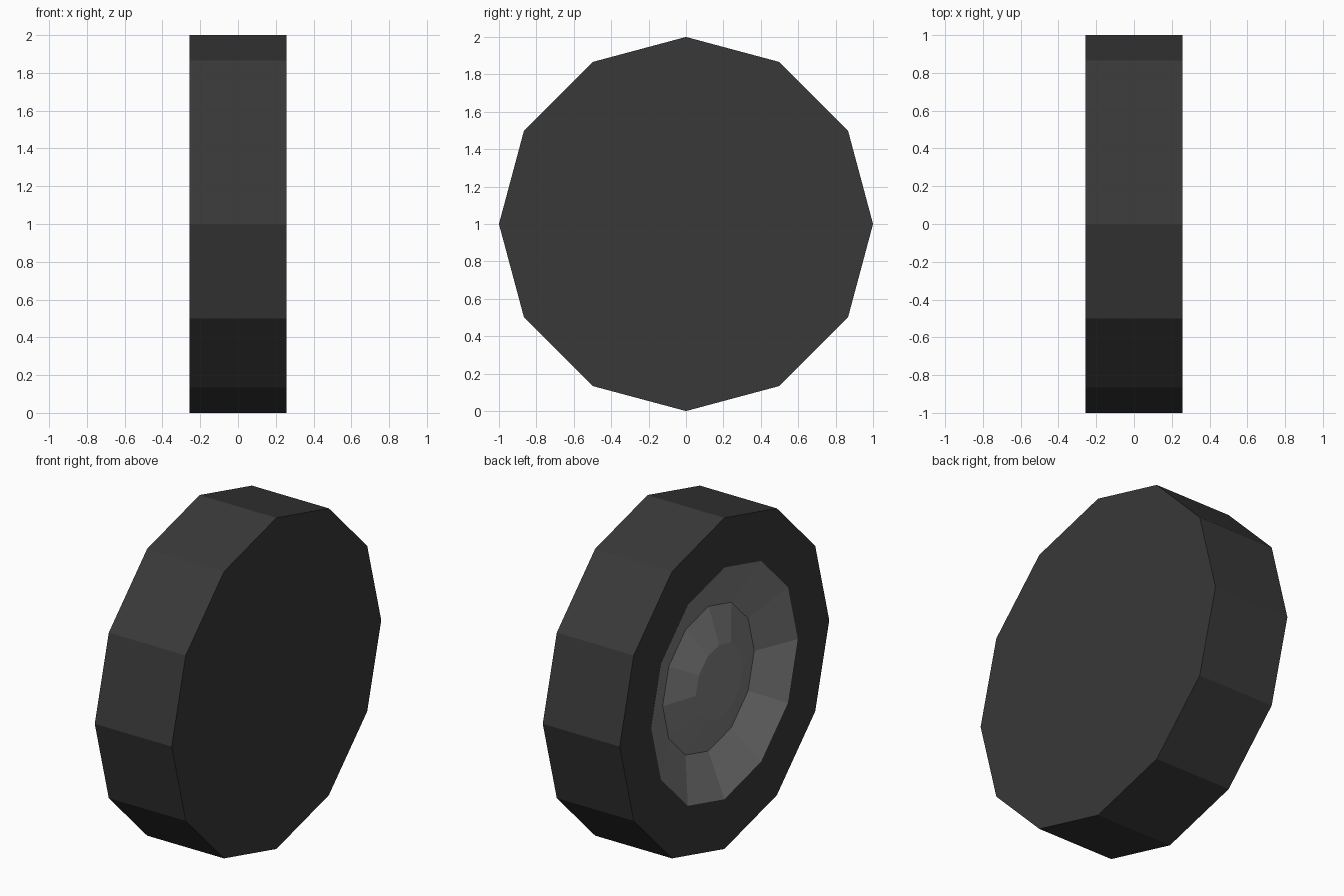
import bpy, bmesh, math

if "Cube" in bpy.data.objects:
    bpy.data.objects.remove(bpy.data.objects["Cube"])

SIDES = 12
HALF_W = 0.257


def material(name, value):
    m = bpy.data.materials.new(name)
    m.diffuse_color = (value, value, value, 1)
    m.use_nodes = True
    m.node_tree.nodes["Principled BSDF"].inputs["Base Color"].default_value = m.diffuse_color
    return m


def lathe_x(name, profile, mat, cap_start=False, cap_end=False):
    """Revolve (x, radius) points about the wheel axle with flat facets."""
    bm = bmesh.new()
    rings = []
    for x, r in profile:
        angles = [2 * math.pi * i / SIDES for i in range(SIDES)]
        rings.append([bm.verts.new((x, r * math.cos(a), 1 + r * math.sin(a)))
                      for a in angles])
    for a, b in zip(rings, rings[1:]):
        for i in range(SIDES):
            j = (i + 1) % SIDES
            bm.faces.new((a[i], b[i], b[j], a[j]))
    # The profile runs from the +x back towards the -x front
    if cap_start:
        bm.faces.new(rings[0])
    if cap_end:
        bm.faces.new(rings[-1][::-1])
    bm.normal_update()
    mesh = bpy.data.meshes.new(name)
    bm.to_mesh(mesh)
    bm.free()
    mesh.materials.append(mat)
    obj = bpy.data.objects.new(name, mesh)
    bpy.context.collection.objects.link(obj)
    return obj


rubber = material("rubber", 0.04)
metal = material("metal", 0.22)

# Tyre: closed back disc, tread and outer sidewall
lathe_x("tyre", [(HALF_W, 1), (-HALF_W, 1), (-HALF_W, 0.7)], rubber, cap_start=True)

# Rim dish: cone sinking into the tyre
lathe_x("rim_dish", [(-HALF_W, 0.7), (-0.15, 0.437)], metal)

# Hub cap: shallow frustum rising from the dish
lathe_x("hub_cap", [(-0.15, 0.437), (-0.222, 0.224)], metal, cap_end=True)
